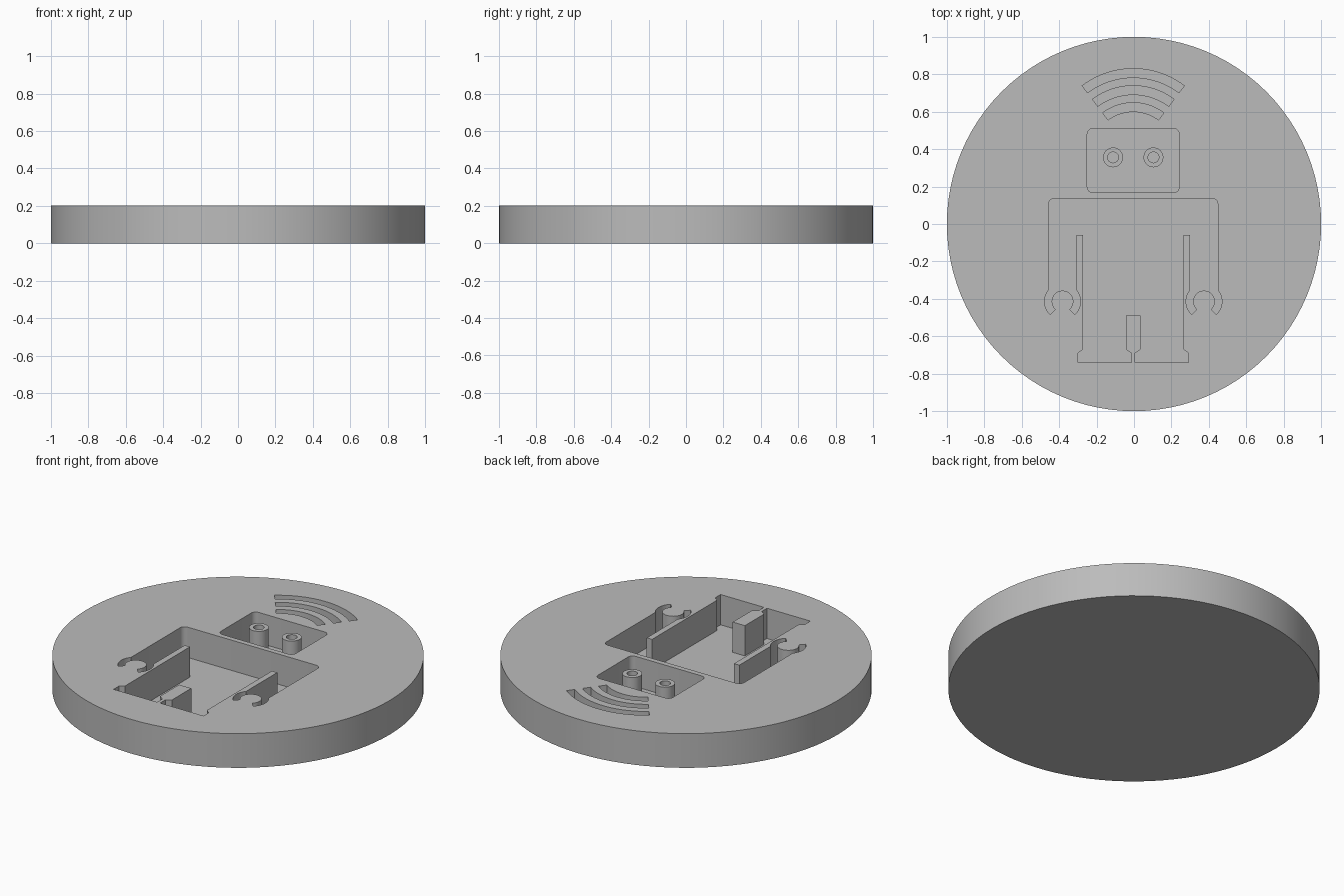
import bpy, bmesh
from math import sin, cos, pi, radians
from mathutils import Vector

cube = bpy.data.objects.get("Cube")
if cube:
    bpy.data.objects.remove(cube)

TOP, FLOOR, MID = 0.203, 0.023, -0.004

grey = bpy.data.materials.new("plain_grey")
grey.use_nodes = True
colour = (0.5, 0.5, 0.5, 1)
grey.diffuse_color = colour
grey.node_tree.nodes["Principled BSDF"].inputs["Base Color"].default_value = colour


def arc(cx, cy, r, start, end, steps=12):
    """Points along an arc, angles in degrees."""
    angles = [radians(start + (end - start) * i / steps) for i in range(steps + 1)]
    return [(cx + r * cos(a), cy + r * sin(a)) for a in angles]


def mirrored(half):
    """Close a half outline with its mirror image."""
    return half + [(-x, y) for x, y in reversed(half)]


def finish(name, bm):
    bmesh.ops.recalc_face_normals(bm, faces=bm.faces)
    mesh = bpy.data.meshes.new(name)
    bm.to_mesh(mesh)
    bm.free()
    mesh.materials.append(grey)
    obj = bpy.data.objects.new(name, mesh)
    bpy.context.collection.objects.link(obj)
    return obj


def prism(name, outline, low, high, shift=0):
    bm = bmesh.new()
    face = bm.faces.new([bm.verts.new((x + shift, y, low)) for x, y in outline])
    new = bmesh.ops.extrude_face_region(bm, geom=[face])["geom"]
    verts = [v for v in new if isinstance(v, bmesh.types.BMVert)]
    bmesh.ops.translate(bm, verts=verts, vec=(0, 0, high - low))
    return finish(name, bm)


def smooth(obj):
    bpy.ops.object.select_all(action="DESELECT")
    obj.select_set(True)
    bpy.context.view_layer.objects.active = obj
    bpy.ops.object.shade_smooth_by_angle(angle=radians(30))


# Round disc
disc = prism("disc", arc(0, 0, 1, 0, 360, 96)[:-1], 0, TOP)

# Body pocket: shoulder, arm with open claw, torso side, foot, leg gap
hand = (0.378, -0.414)
body = arc(0.422, 0.107, 0.03, 90, 0, 6)
body += arc(*hand, 0.096, 39.7, -47)
body += arc(*hand, 0.058, -47, 227, 32)
body += arc(*hand, 0.096, 227, 140.3)
body += [(0.304, -0.06), (0.269, -0.06), (0.269, -0.67), (0.295, -0.69),
         (0.295, -0.74), (0.01, -0.74), (0.01, -0.69), (0.04, -0.67), (0.04, -0.49)]
pockets = [("body_cutter", mirrored(body))]

# Head pocket with rounded corners
head = arc(0.216, 0.48, 0.03, 90, 0, 6) + arc(0.216, 0.198, 0.03, 0, -90, 6)
pockets.append(("head_cutter", mirrored(head)))

# Three curved signal slots above the head
for r in (0.453, 0.362, 0.271):
    slot = arc(0, 0.377, r, 53, 127, 24) + arc(0, 0.377, r - 0.047, 127, 53, 24)
    pockets.append(("signal_cutter", slot))

# Sink every pocket into the disc
for name, outline in pockets:
    cutter = prism(name, outline, FLOOR, TOP + 0.1, MID)
    cutter.hide_render = True
    mod = disc.modifiers.new(name, "BOOLEAN")
    mod.operation, mod.solver, mod.object = "DIFFERENCE", "EXACT", cutter
    bpy.context.view_layer.objects.active = disc
    bpy.ops.object.modifier_apply(modifier=mod.name)
    bpy.data.objects.remove(cutter)
smooth(disc)

# Hollow eye posts standing on the head pocket floor
for name, side in (("left_eye", 1), ("right_eye", -1)):
    centre = Vector((MID + side * 0.108, 0.356, 0))
    bm = bmesh.new()
    profile = [(0.053, FLOOR), (0.053, TOP), (0.029, TOP), (0.029, FLOOR)]
    verts = [bm.verts.new(centre + Vector((r, 0, z))) for r, z in profile]
    edges = [bm.edges.new(pair) for pair in zip(verts, verts[1:])]
    bmesh.ops.spin(bm, geom=verts + edges, cent=centre, axis=(0, 0, 1),
                   angle=2 * pi, steps=32, use_merge=True)
    bmesh.ops.remove_doubles(bm, verts=bm.verts, dist=0.0001)
    smooth(finish(name, bm))
